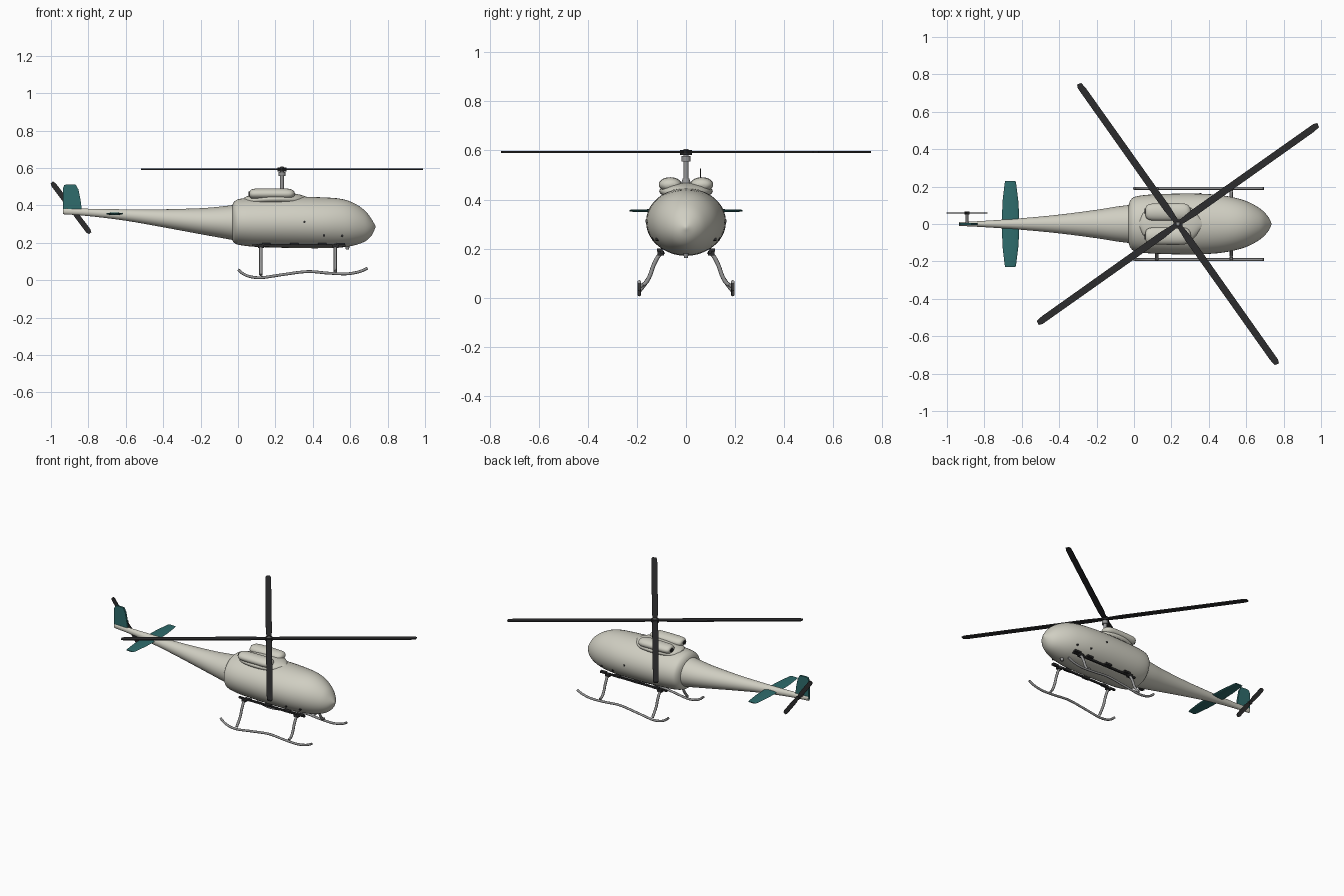
import bpy, bmesh, math
from mathutils import Vector, Matrix

if "Cube" in bpy.data.objects:
    bpy.data.objects.remove(bpy.data.objects["Cube"])


def mat(name, r, g, b):
    m = bpy.data.materials.new(name)
    m.diffuse_color = (r, g, b, 1)
    m.use_nodes = True
    m.node_tree.nodes["Principled BSDF"].inputs["Base Color"].default_value = m.diffuse_color
    return m


CREAM = mat("warm_grey_paint", 0.63, 0.62, 0.54)
TEAL = mat("teal_paint", 0.028, 0.15, 0.15)
DARK = mat("dark_grey", 0.025, 0.025, 0.026)
METAL = mat("grey_metal", 0.30, 0.30, 0.30)


def finish(bm, name, material, mirror=False, angle=35):
    bmesh.ops.recalc_face_normals(bm, faces=bm.faces)
    me = bpy.data.meshes.new(name)
    bm.to_mesh(me)
    bm.free()
    ob = bpy.data.objects.new(name, me)
    bpy.context.collection.objects.link(ob)
    me.materials.append(material)
    bpy.ops.object.select_all(action='DESELECT')
    ob.select_set(True)
    bpy.context.view_layer.objects.active = ob
    bpy.ops.object.shade_smooth_by_angle(angle=math.radians(angle))
    if mirror:
        mod = ob.modifiers.new("mirror", 'MIRROR')
        mod.use_axis = (False, True, False)
    return ob


def spline(pts, n):
    """Catmull-Rom samples through points of any dimension."""
    out = []
    for i in range(len(pts) - 1):
        p0, p1, p2, p3 = pts[max(i - 1, 0)], pts[i], pts[i + 1], pts[min(i + 2, len(pts) - 1)]
        for k in range(n):
            t = k / n
            out.append([0.5 * (2 * b + (c - a) * t + (2 * a - 5 * b + 4 * c - d) * t * t
                               + (3 * b - a - 3 * c + d) * t ** 3)
                        for a, b, c, d in zip(p0, p1, p2, p3)])
    return out + [list(pts[-1])]


def skin(bm, rings):
    rows = [[bm.verts.new(p) for p in r] for r in rings]
    n = len(rows[0])
    for a, b in zip(rows, rows[1:]):
        for i in range(n):
            bm.faces.new((a[i], a[(i + 1) % n], b[(i + 1) % n], b[i]))
    bm.faces.new(rows[0])
    bm.faces.new(rows[-1])


def loft(name, sections, material, y0=0, mirror=False, n=40, steps=4):
    """Elliptic sections along x: (x, half width, z low, z high)."""
    bm = bmesh.new()
    rings = []
    for x, w, lo, hi in spline(sections, steps):
        rings.append([(x, y0 + w * math.cos(2 * math.pi * i / n),
                       (lo + hi) / 2 + (hi - lo) / 2 * math.sin(2 * math.pi * i / n)) for i in range(n)])
    skin(bm, rings)
    return finish(bm, name, material, mirror)


def tube(name, pts, r, material, mirror=False, n=12, steps=6):
    path = [Vector(p) for p in spline(pts, steps)]
    bm = bmesh.new()
    rings = []
    for i, p in enumerate(path):
        d = (path[min(i + 1, len(path) - 1)] - path[max(i - 1, 0)]).normalized()
        u = d.cross(Vector((0, 1, 0)) if abs(d.y) < 0.9 else Vector((1, 0, 0))).normalized()
        v = d.cross(u)
        rings.append([p + r * (u * math.cos(2 * math.pi * k / n) + v * math.sin(2 * math.pi * k / n))
                      for k in range(n)])
    skin(bm, rings)
    return finish(bm, name, material, mirror)


def cyl(name, a, b, r1, r2, material, mirror=False):
    a, b = Vector(a), Vector(b)
    bm = bmesh.new()
    m = Matrix.Translation((a + b) / 2) @ (b - a).to_track_quat('Z', 'Y').to_matrix().to_4x4()
    bmesh.ops.create_cone(bm, cap_ends=True, segments=24, radius1=r1, radius2=r2,
                          depth=(b - a).length, matrix=m)
    return finish(bm, name, material, mirror)


def box(name, c, s, material, mirror=False):
    bm = bmesh.new()
    bmesh.ops.create_cube(bm, size=1, matrix=Matrix.Translation(c) @ Matrix.Diagonal((*s, 1)))
    return finish(bm, name, material, mirror)


def plate(name, outline, thick, material, matrix=Matrix()):
    """Outline in local xy, extruded evenly along local z."""
    bm = bmesh.new()
    skin(bm, [[matrix @ Vector((x, y, z)) for x, y in outline] for z in (-thick / 2, thick / 2)])
    return finish(bm, name, material)


# fuselage and tail boom
loft("fuselage", [(-.03, .098, .212, .404), (-.018, .128, .198, .422), (.01, .147, .188, .435),
                  (.10, .158, .178, .442), (.30, .163, .172, .447), (.45, .156, .171, .443),
                  (.55, .138, .175, .435), (.62, .114, .186, .412), (.68, .078, .208, .371),
                  (.715, .042, .24, .325), (.735, .004, .282, .29)], CREAM)
loft("tail_boom", [(.0, .105, .21, .405), (-.1, .092, .228, .393), (-.2, .076, .246, .385),
                   (-.4, .05, .283, .379), (-.6, .031, .318, .379), (-.8, .017, .343, .382),
                   (-.935, .010, .353, .386)], CREAM)

# engine fairing and twin pods with exhausts
loft("engine_fairing", [(.03, .02, .42, .44), (.06, .07, .40, .452), (.15, .105, .40, .466), (.25, .105, .40, .468),
                        (.32, .075, .40, .46), (.365, .015, .43, .446)], CREAM)
loft("engine_pod", [(.062, .022, .448, .474), (.07, .036, .438, .484), (.1, .045, .433, .49),
                    (.2, .047, .432, .491), (.27, .045, .433, .489), (.296, .03, .443, .479),
                    (.304, .006, .457, .465)], CREAM, y0=.064, mirror=True, n=28)
cyl("engine_exhaust", (.075, .07, .461), (.056, .07, .461), .013, .013, DARK, True)

# rotor mast and hub
cyl("rotor_mast", (.235, 0, .43), (.235, 0, .592), .011, .011, METAL)
cyl("mast_base", (.235, 0, .45), (.235, 0, .485), .024, .014, METAL)
cyl("mast_collar", (.235, 0, .556), (.235, 0, .578), .019, .019, METAL)
cyl("rotor_hub", (.235, 0, .582), (.235, 0, .602), .024, .024, DARK)
cyl("hub_cap", (.235, 0, .602), (.235, 0, .607), .012, .008, METAL)

# four main rotor blades
BLADE = [(.015, -.013), (.10, -.019), (.88, -.018), (.915, -.013), (.92, .010), (.90, .018), (.10, .019), (.015, .013)]
for i in range(4):
    turn = Matrix.Translation((.235, 0, .594)) @ Matrix.Rotation(math.radians(35.3 + 90 * i), 4, 'Z')
    plate(f"main_blade_{i + 1}", BLADE, .007, DARK, turn)

# tail fin and stabiliser
UP = Matrix.Rotation(math.pi / 2, 4, 'X')
plate("tail_fin", [(-.936, .365), (-.936, .49), (-.929, .508), (-.915, .513), (-.868, .511),
                   (-.853, .485), (-.842, .43), (-.834, .37)], .013, TEAL, UP)
bm = bmesh.new()
rings = []
for y, a, b, t in [(-.23, -.688, -.634, .003), (-.215, -.692, -.63, .005), (-.12, -.703, -.618, .006),
                   (0, -.707, -.612, .007), (.12, -.703, -.618, .006), (.215, -.692, -.63, .005),
                   (.23, -.688, -.634, .003)]:
    rings.append([((a + b) / 2 + (b - a) / 2 * math.cos(k * math.pi / 8), y,
                   .355 + t * math.sin(k * math.pi / 8)) for k in range(16)])
skin(bm, rings)
finish(bm, "horizontal_stabiliser", TEAL)

# tail rotor
cyl("tail_rotor_shaft", (-.893, 0, .385), (-.893, .066, .385), .007, .007, METAL)
cyl("tail_rotor_hub", (-.893, .05, .385), (-.893, .068, .385), .013, .013, DARK)
spin = Matrix.Translation((-.893, .059, .387)) @ UP @ Matrix.Rotation(math.radians(-53), 4, 'Z')
plate("tail_rotor_blades", [(-.17, -.008), (-.155, -.014), (-.05, -.014), (0, -.009), (.05, -.014), (.155, -.014),
                            (.17, -.008), (.17, .008), (.155, .014), (.05, .014), (0, .009), (-.05, .014),
                            (-.155, .014), (-.17, .008)], .005, DARK, spin)

# skids, struts and belly rails
tube("landing_skid", [(0, .19, .057), (.03, .19, .033), (.07, .19, .018), (.13, .19, .014), (.24, .19, .03),
                      (.37, .19, .046), (.48, .19, .038), (.58, .19, .034), (.65, .19, .046),
                      (.693, .19, .065)], .0075, METAL, True)
for tag, x, foot in (("rear", .122, .018), ("front", .52, .036)):
    tube(tag + "_skid_strut", [(x, .09, .188), (x, .112, .17), (x, .133, .13), (x, .147, .09), (x, .165, .06),
                               (x, .19, foot + .01)], .0085, METAL, True)
    box(tag + "_strut_clamp", (x, .103, .182), (.032, .026, .018), DARK, True)
box("belly_rail", (.325, .097, .186), (.50, .012, .011), DARK, True)
for i, x in enumerate((.15, .30, .45, .55)):
    box(f"rail_bracket_{i + 1}", (x, .107, .194), (.045, .022, .012), DARK, True)

# small fittings: belly sensor, side ports, nose tip
cyl("belly_sensor", (.585, 0, .185), (.585, 0, .163), .012, .008, METAL)
for i, (x, y, z) in enumerate(((.355, .161, .312), (.46, .135, .24), (.557, .12, .238))):
    cyl(f"side_port_{i + 1}", (x, y - .012, z), (x, y + .004, z), .006, .006, DARK, True)
